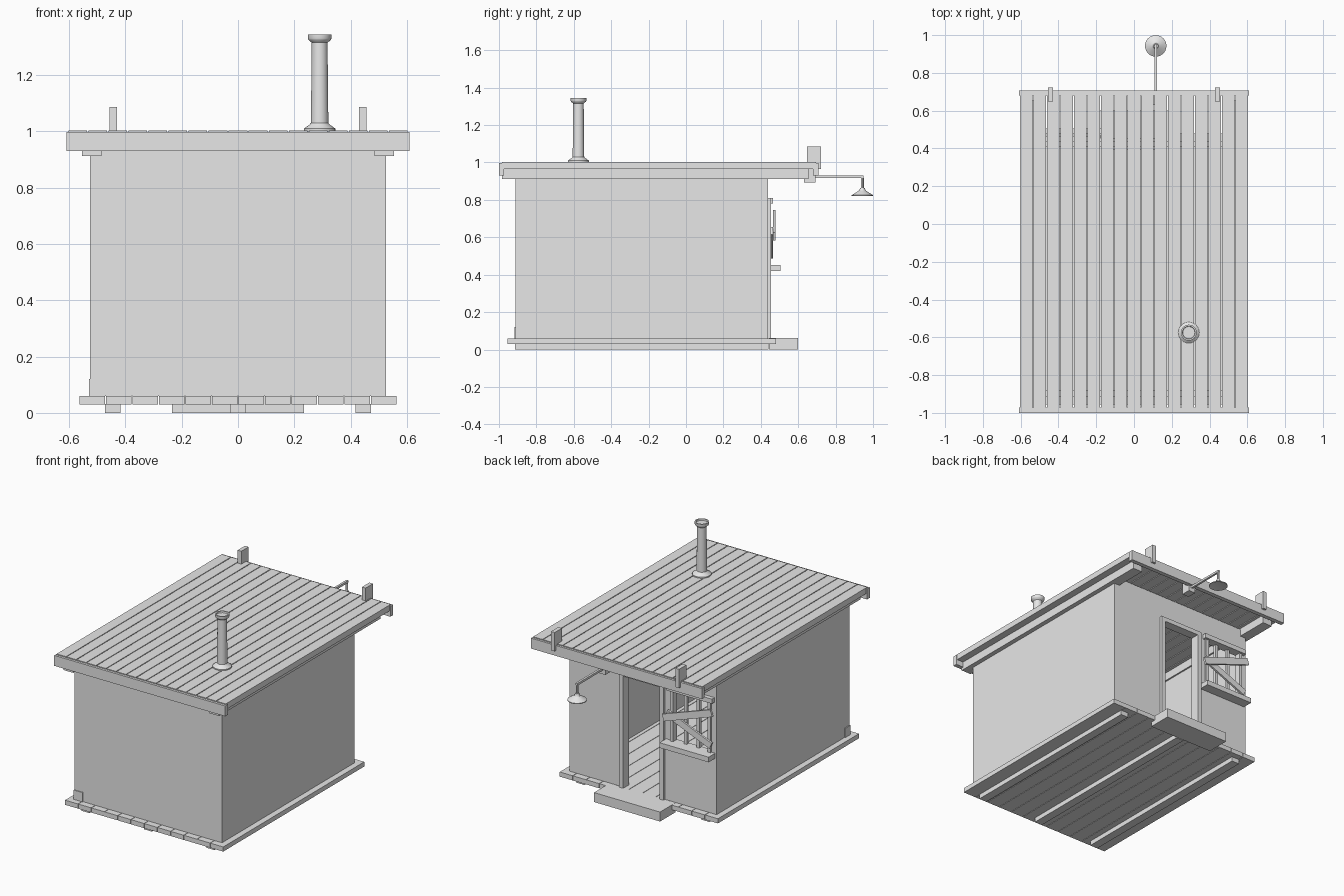
import bpy, bmesh, math
from mathutils import Matrix, Vector

cube = bpy.data.objects.get("Cube")
if cube:
    bpy.data.objects.remove(cube, do_unlink=True)

grey = bpy.data.materials.new("plain grey")
grey.use_nodes = True
colour = (0.8, 0.8, 0.8, 1)
grey.diffuse_color = colour
grey.node_tree.nodes["Principled BSDF"].inputs["Base Color"].default_value = colour


def finish(name, bm):
    mesh = bpy.data.meshes.new(name)
    bm.to_mesh(mesh)
    bm.free()
    mesh.materials.append(grey)
    obj = bpy.data.objects.new(name, mesh)
    bpy.context.collection.objects.link(obj)
    return obj


def boxes(name, spans):
    """One object from boxes given as (x0, x1, y0, y1, z0, z1)."""
    bm = bmesh.new()
    for x0, x1, y0, y1, z0, z1 in spans:
        place = Matrix.Translation(((x0 + x1) / 2, (y0 + y1) / 2, (z0 + z1) / 2))
        size = Matrix.Diagonal((x1 - x0, y1 - y0, z1 - z0, 1))
        bmesh.ops.create_cube(bm, size=1, matrix=place @ size)
    return finish(name, bm)


def planks(name, half, count, gap, y0, y1, z0, z1):
    step = 2 * half / count
    return boxes(name, [(-half + i * step + gap / 2, -half + (i + 1) * step - gap / 2,
                         y0, y1, z0, z1) for i in range(count)])


def lathe(name, x, y, profile, sides=24):
    """Turn a profile of (radius, height) about a vertical axis."""
    bm = bmesh.new()
    rings = []
    for r, z in profile:
        rings.append([bm.verts.new((x + r * math.cos(2 * math.pi * i / sides),
                                    y + r * math.sin(2 * math.pi * i / sides), z))
                      for i in range(sides)])
    for low, high in zip(rings, rings[1:]):
        for i in range(sides):
            j = (i + 1) % sides
            bm.faces.new((low[i], low[j], high[j], high[i]))
    bm.faces.new(rings[0][::-1])
    bm.faces.new(rings[-1])
    bmesh.ops.recalc_face_normals(bm, faces=bm.faces)
    obj = finish(name, bm)
    bpy.ops.object.select_all(action='DESELECT')
    bpy.context.view_layer.objects.active = obj
    obj.select_set(True)
    bpy.ops.object.shade_smooth_by_angle()
    return obj


def slanted_board(name, start, end, y0, y1, width):
    """Board lying against the back wall between two (x, z) points."""
    a, b = Vector((start[0], 0, start[1])), Vector((end[0], 0, end[1]))
    mid = (a + b) / 2
    mid.y = (y0 + y1) / 2
    angle = -math.atan2(b.z - a.z, b.x - a.x)
    bm = bmesh.new()
    bmesh.ops.create_cube(bm, size=1, matrix=Matrix.Translation(mid)
                          @ Matrix.Rotation(angle, 4, 'Y')
                          @ Matrix.Diagonal(((b - a).length, y1 - y0, width, 1)))
    return finish(name, bm)


# Base: skids, floor planks and door step
boxes("floor_skids", [(x - 0.028, x + 0.028, -0.915, 0.44, 0, 0.031)
                      for x in (-0.445, 0, 0.445)])
planks("floor_planks", 0.565, 12, 0.003, -0.955, 0.48, 0.03, 0.06)
boxes("door_step", [(-0.235, 0.235, 0.445, 0.6, 0, 0.061)])

# Walls, with a doorway and a window opening at the back
W, T, F, B, TOP = 0.525, 0.03, -0.912, 0.438, 0.96
boxes("front_wall", [(-W, W, F, F + T, 0.06, TOP)])
boxes("side_walls", [(s * W - T * (s > 0), s * W + T * (s < 0), F + T, B - T, 0.06, TOP)
                     for s in (-1, 1)])
DOOR, HEAD, SILL = 0.15, 0.8, 0.45
WIN_L, WIN_R = -0.2, -0.49
boxes("back_wall", [
    (DOOR, W, B - T, B, 0.06, TOP),
    (-DOOR, DOOR, B - T, B, HEAD, TOP),
    (WIN_L, -DOOR, B - T, B, 0.06, TOP),
    (WIN_R, WIN_L, B - T, B, 0.06, SILL),
    (WIN_R, WIN_L, B - T, B, HEAD - 0.01, TOP),
    (-W, WIN_R, B - T, B, 0.06, TOP)])
boxes("corner_patch", [(-0.53, -0.465, F - 0.005, F + 0.05, 0.06, 0.12)])

# Door frame
boxes("door_frame", [
    (0.13, 0.158, 0.395, 0.455, 0.06, 0.81),
    (-0.158, -0.13, 0.395, 0.455, 0.06, 0.81),
    (-0.13, 0.13, 0.395, 0.455, 0.782, 0.81)])

# Window frame, bars, sill and nailed boards
boxes("window_frame", [
    (WIN_R - 0.02, WIN_L + 0.015, B - T, 0.465, 0.78, 0.81),
    (WIN_L - 0.022, WIN_L, B - T, 0.45, SILL, 0.78),
    (WIN_R, WIN_R + 0.022, B - T, 0.45, SILL, 0.78)])
boxes("window_bars", [(x - 0.01, x + 0.01, 0.415, 0.435, SILL, 0.785)
                      for x in (-0.3, -0.39)])
boxes("window_sill", [(-0.515, -0.165, B - T, 0.505, 0.42, 0.453)])
slanted_board("lower_board", (-0.185, 0.635), (-0.5, 0.505), 0.452, 0.465, 0.042)
slanted_board("upper_board", (-0.17, 0.605), (-0.515, 0.725), 0.465, 0.479, 0.045)

# Roof: planks, end fascias, rafters
planks("roof_planks", 0.605, 17, 0.005, -0.985, 0.695, 0.965, 1.003)
boxes("roof_fascias", [(-0.609, 0.609, -1, -0.972, 0.93, 0.997),
                       (-0.609, 0.609, 0.68, 0.708, 0.93, 0.997)])
boxes("roof_rafters", [(s * 0.52 - 0.035, s * 0.52 + 0.035, -0.985, 0.655, 0.912, 0.966)
                       for s in (-1, 1)])
boxes("roof_posts", [(s * 0.443 - 0.013, s * 0.443 + 0.013, 0.648, 0.722, 0.965, 1.086)
                     for s in (-1, 1)])

# Chimney
lathe("chimney", 0.29, -0.575, [
    (0.056, 1.0), (0.056, 1.01), (0.036, 1.024), (0.031, 1.03), (0.028, 1.315),
    (0.04, 1.325), (0.042, 1.33), (0.042, 1.344), (0.034, 1.344), (0.032, 1.335)])

# Hanging lamp
LX, LY = 0.115, 0.943
boxes("lamp_bracket", [(LX - 0.025, LX + 0.025, 0.63, 0.692, 0.892, 0.966)])
boxes("lamp_arm", [(LX - 0.007, LX + 0.007, 0.69, 0.95, 0.917, 0.931)])
lathe("lamp_stem", LX, LY, [(0.008, 0.85), (0.008, 0.918)], 12)
lathe("lamp_shade", LX, LY, [
    (0.05, 0.822), (0.057, 0.82), (0.057, 0.825), (0.018, 0.85), (0.012, 0.864)])
